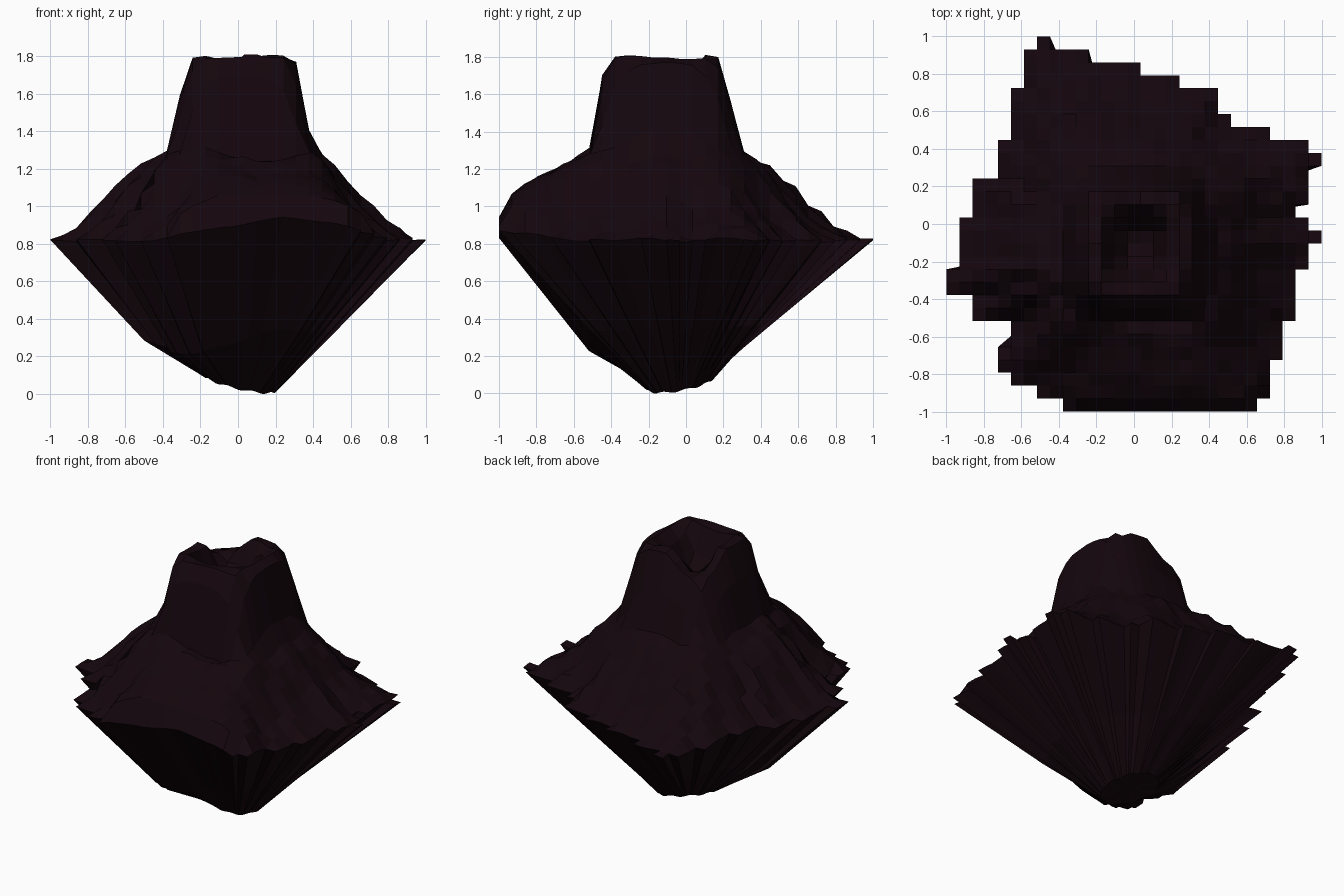
import bpy, bmesh, math
from mathutils import Vector, noise

if "Cube" in bpy.data.objects:
    bpy.data.objects.remove(bpy.data.objects["Cube"])

N = 29
CELL = 2 / N
# first and last cell column of each row, from the back (y=1) to the front (y=-1)
LEFT = [7, 6, 6, 6, 5, 5, 5, 5, 4, 4, 4, 2, 2, 2, 1, 1, 1, 1, 0, 0, 2, 2, 5, 5, 4, 4, 5, 7, 9]
RIGHT = [8, 11, 15, 18, 21, 21, 22, 25, 28, 29, 28, 28, 28, 27, 28, 29, 28, 28, 27, 27,
         27, 27, 26, 26, 26, 25, 25, 25, 24]
CX, CY = 0.02, -0.12          # centre of the cone


def clamp(v):
    return max(0, min(1, v))


def lerp_table(table, t):
    for (a, za), (b, zb) in zip(table, table[1:]):
        if t <= b:
            return za + (zb - za) * max(0, t - a) / (b - a)
    return table[-1][1]


def inside(x, y):
    r, c = math.floor((1 - y) / CELL), (x + 1) / CELL
    return 0 <= r < N and LEFT[r] <= c <= RIGHT[r]


def rim_distance(ang):
    d = 0.4
    while inside(CX + d * math.cos(ang), CY + d * math.sin(ang)):
        d += 0.01
    return d


# heights across the crater and cone, then from the cone foot (0) to the rim (1)
CONE = [(0, 1.5), (0.35, 1.54), (0.6, 1.76), (0.75, 1.8), (1.04, 1.79), (1.2, 1.6), (1.34, 1.34)]
SLOPE = [(0, 1.32), (0.25, 1.2), (0.45, 1.05), (0.6, 0.96), (0.8, 0.88), (1, 0.81)]
FRONT = [(0, 1.26), (0.15, 1.25), (0.6, 1.15), (0.85, 1.06), (1, 0.92)]
FOOT = 1.34


def height(x, y):
    dx, dy = x - CX, y - CY
    d, ang = math.hypot(dx, dy), math.atan2(dy, dx)
    q = ((abs(dx) / 0.275) ** 4 + (abs(dy) / 0.295) ** 4) ** (1 / 4)
    n = noise.noise(Vector((x * 5, y * 5, 3.1))) + 0.5 * noise.noise(Vector((x * 11, y * 11, 1.7)))
    if q < FOOT:
        z = lerp_table(CONE, q)
        # broken lip on the back left of the crater
        off = abs(math.degrees(ang) - 132)
        z -= clamp(1.4 - off / 30) * max(0, z - 1.5) * 0.4
        return min(1.81, z + 0.03 * n)
    base = d * FOOT / q
    u = min(1, (d - base) / max(0.05, rim_distance(ang) - base))
    w = clamp((math.cos(ang + math.radians(80)) - 0.75) / 0.22)
    z = lerp_table(SLOPE, u) * (1 - w) + lerp_table(FRONT, u) * w
    z += 0.08 * max(0, -math.cos(ang)) * max(0, 1 - abs(u - 0.45) / 0.35)
    return z + 0.06 * n * (1 - 0.7 * u)


# rocky top: stepped height field
bm = bmesh.new()
verts = {}


def corner(r, c):
    if (r, c) not in verts:
        x, y = -1 + c * CELL, 1 - r * CELL
        verts[r, c] = bm.verts.new((x, y, height(x, y)))
    return verts[r, c]


for r in range(N):
    for c in range(LEFT[r], RIGHT[r]):
        bm.faces.new([corner(r + 1, c), corner(r + 1, c + 1), corner(r, c + 1), corner(r, c)])

# pull the outline down to the sharp edge
edge_verts = {v for e in bm.edges if e.is_boundary for v in e.verts}
for v in edge_verts:
    lift = 0.12 * max(0, 1 - abs(v.co.x - 0.25) / 0.75) * clamp((-v.co.y - 0.6) / 0.4)
    v.co.z = 0.82 + lift + 0.02 * noise.noise(v.co * 6)


# underside: fan down through a bulged middle ring to a small sloped foot
def foot(co):
    a = math.atan2(co.y, co.x)
    x, y = 0.01 + 0.19 * math.cos(a), -0.03 + 0.18 * math.sin(a)
    return Vector((x, y, 0.06 - 0.22 * x + 0.18 * y + 0.005 * math.sin(9 * a)))


def middle(co):
    a = math.atan2(co.y, co.x)
    bulge = max(0, math.cos(a + math.radians(125))) ** 2.2
    p = co.lerp(foot(co), 0.6)
    p.z -= 0.14 * bulge
    return p


def extrude_ring(edges, target):
    new = bmesh.ops.extrude_edge_only(bm, edges=edges)["geom"]
    ring = [e for e in new if isinstance(e, bmesh.types.BMEdge) and e.is_boundary]
    for v in {v for e in ring for v in e.verts}:
        v.co = target[v.co.to_tuple(4)]
    return ring


rim = [v.co.copy() for v in edge_verts]
ring = [e for e in bm.edges if e.is_boundary]
ring = extrude_ring(ring, {c.to_tuple(4): middle(c) for c in rim})
ring = extrude_ring(ring, {middle(c).to_tuple(4): foot(c) for c in rim})
tip = bm.verts.new((0.01, -0.03, 0.06))
for e in ring:
    bm.faces.new([e.verts[0], e.verts[1], tip])
bmesh.ops.recalc_face_normals(bm, faces=bm.faces)
low = min(v.co.z for v in bm.verts)
for v in bm.verts:
    if v.co.z < 0.2:
        v.co.z -= low

mesh = bpy.data.meshes.new("volcano_island")
bm.to_mesh(mesh)
bm.free()
island = bpy.data.objects.new("volcano_island", mesh)
bpy.context.collection.objects.link(island)

rock = bpy.data.materials.new("dark_rock")
rock.diffuse_color = (0.007, 0.002, 0.004, 1)
rock.use_nodes = True
rock.node_tree.nodes["Principled BSDF"].inputs["Base Color"].default_value = rock.diffuse_color
mesh.materials.append(rock)
